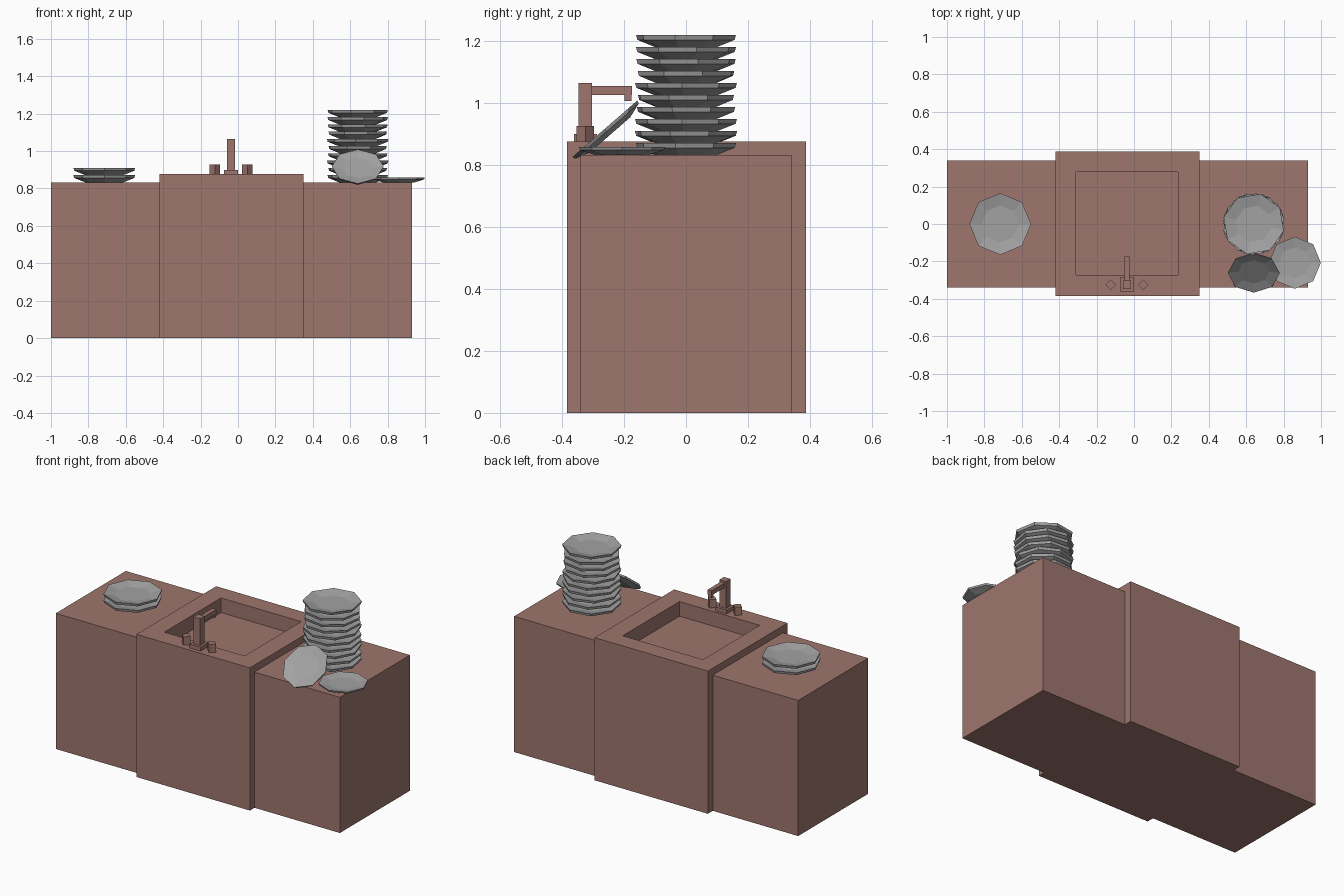
import bpy, bmesh, math, random
from mathutils import Matrix, Vector

if "Cube" in bpy.data.objects:
    bpy.data.objects.remove(bpy.data.objects["Cube"])

random.seed(4)


def material(name, rgb):
    m = bpy.data.materials.new(name)
    m.diffuse_color = (*rgb, 1)
    m.use_nodes = True
    m.node_tree.nodes["Principled BSDF"].inputs["Base Color"].default_value = m.diffuse_color
    return m


BROWN = material("clay_brown", (0.34, 0.18, 0.155))
GREY = material("plate_grey", (0.36, 0.36, 0.36))


def finish(name, bm, mat):
    bmesh.ops.recalc_face_normals(bm, faces=bm.faces[:])
    me = bpy.data.meshes.new(name)
    bm.to_mesh(me)
    bm.free()
    me.materials.append(mat)
    ob = bpy.data.objects.new(name, me)
    bpy.context.collection.objects.link(ob)
    return ob


def box_bm(lo, hi):
    lo, hi = Vector(lo), Vector(hi)
    bm = bmesh.new()
    bmesh.ops.create_cube(bm, size=1, matrix=Matrix.Translation((lo + hi) / 2)
                          @ Matrix.Diagonal((*(hi - lo), 1)))
    return bm


def box(name, lo, hi):
    return finish(name, box_bm(lo, hi), BROWN)


# Side counters
box("left_counter", (-1, -0.34, 0), (-0.42, 0.34, 0.833))
box("right_counter", (0.35, -0.34, 0), (0.93, 0.34, 0.833))

# Sink cabinet: inset the top, then push the basin down
bm = box_bm((-0.42, -0.385, 0), (0.35, 0.388, 0.876))
top = max(bm.faces, key=lambda f: f.calc_center_median().z)
bmesh.ops.inset_individual(bm, faces=[top], thickness=0.1)
for v in top.verts:
    v.co.x = -0.31 if v.co.x < -0.035 else 0.235
    v.co.y = -0.272 if v.co.y < 0 else 0.278
floor = bmesh.ops.extrude_discrete_faces(bm, faces=[top])["faces"][0]
bmesh.ops.translate(bm, verts=floor.verts[:], vec=(0, 0, -0.09))
finish("sink_cabinet", bm, BROWN)

# Tap
box("tap_base", (-0.075, -0.362, 0.874), (0.0, -0.287, 0.9))
box("tap_column", (-0.06, -0.347, 0.89), (-0.015, -0.303, 1.065))
box("tap_spout", (-0.051, -0.305, 1.027), (-0.024, -0.175, 1.055))
box("tap_nozzle", (-0.049, -0.198, 1.008), (-0.026, -0.176, 1.03))
for side, x in (("left", -0.124), ("right", 0.05)):
    bm = bmesh.new()
    bmesh.ops.create_cone(bm, cap_ends=True, segments=4, radius1=0.028, radius2=0.028,
                          depth=0.053, matrix=Matrix.Translation((x, -0.325, 0.9005)))
    finish(side + "_tap_handle", bm, BROWN)


# Plates: eight-sided lathe with a dished top
def plate(name, loc, r, h, spin=0.0, tilt=0.0):
    profile = [(0.62, 0), (0.975, 0.6), (1, 1), (0.6, 0.62)]
    bm = bmesh.new()
    rings = [[bm.verts.new((r * k * math.cos(i * math.pi / 4),
                            r * k * math.sin(i * math.pi / 4), h * z)) for i in range(8)]
             for k, z in profile]
    for a, b in zip(rings, rings[1:]):
        for i in range(8):
            j = (i + 1) % 8
            bm.faces.new((a[i], a[j], b[j], b[i]))
    bm.faces.new(rings[0][::-1])
    bm.faces.new(rings[-1])
    ob = finish(name, bm, GREY)
    ob.matrix_world = (Matrix.Translation(loc) @ Matrix.Rotation(tilt, 4, 'X')
                       @ Matrix.Rotation(spin, 4, 'Z'))


STEP = 0.0387
for i in range(2):
    plate(f"left_plate_{i + 1}", (-0.715, 0, 0.833 + i * STEP), 0.165, STEP)
for i in range(10):
    plate(f"stacked_plate_{i + 1}", (0.64, 0, 0.833 + i * STEP), 0.165, STEP,
          spin=random.uniform(-0.4, 0.4))
plate("loose_plate", (0.86, -0.207, 0.833), 0.139, 0.026)
plate("leaning_plate", (0.64, -0.245, 0.898), 0.139, 0.026, tilt=math.radians(41))
